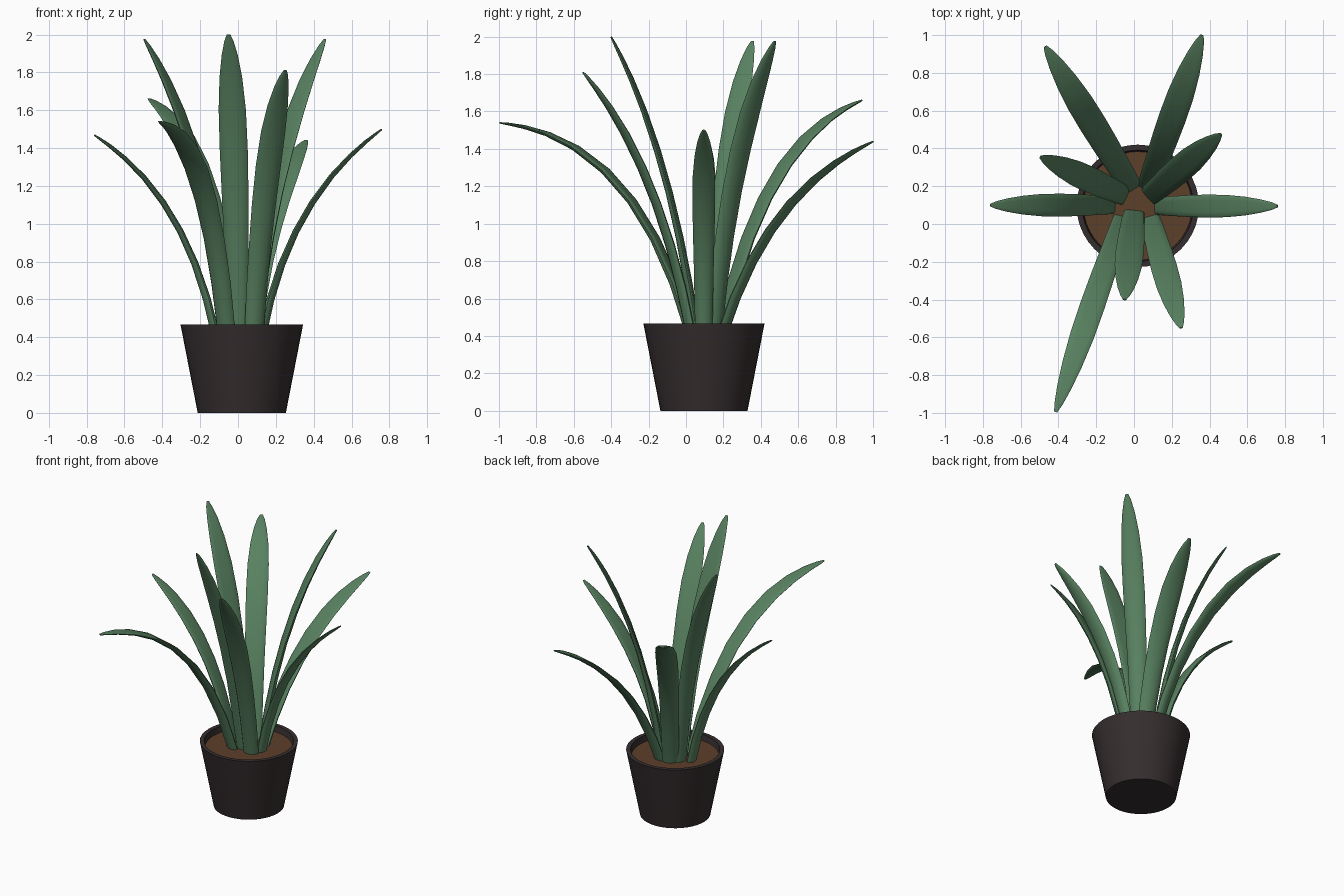
import bpy, bmesh, math
from mathutils import Vector

if "Cube" in bpy.data.objects:
    bpy.data.objects.remove(bpy.data.objects["Cube"])


def material(name, rgb):
    m = bpy.data.materials.new(name)
    m.diffuse_color = (*rgb, 1)
    m.use_nodes = True
    m.node_tree.nodes["Principled BSDF"].inputs["Base Color"].default_value = m.diffuse_color
    return m


leaf_green = material("leaf green", (0.098, 0.220, 0.117))
pot_dark = material("dark pot", (0.036, 0.027, 0.028))
soil_brown = material("soil brown", (0.110, 0.050, 0.024))


def finish(name, bm, mat, angle):
    bmesh.ops.recalc_face_normals(bm, faces=bm.faces)
    me = bpy.data.meshes.new(name)
    bm.to_mesh(me)
    bm.free()
    me.materials.append(mat)
    ob = bpy.data.objects.new(name, me)
    bpy.context.collection.objects.link(ob)
    bpy.ops.object.select_all(action='DESELECT')
    ob.select_set(True)
    bpy.context.view_layer.objects.active = ob
    bpy.ops.object.shade_smooth_by_angle(angle=math.radians(angle))
    return ob


def skin(rings):
    """Closed loops joined into a tube with capped ends."""
    bm = bmesh.new()
    loops = [[bm.verts.new(p) for p in r] for r in rings]
    n = len(loops[0])
    for a, b in zip(loops, loops[1:]):
        for i in range(n):
            j = (i + 1) % n
            bm.faces.new((a[i], a[j], b[j], b[i]))
    bm.faces.new(loops[0][::-1])
    bm.faces.new(loops[-1])
    return bm


def turned(name, profile, mat, centre=(0.02, 0.096), n=40):
    rings = [[(centre[0] + r * math.cos(k * math.tau / n),
               centre[1] + r * math.sin(k * math.tau / n), z)
              for k in range(n)] for r, z in profile]
    return finish(name, skin(rings), mat, 30)


# hollow tapered pot and soil inside it
turned("pot", [(0.233, 0), (0.324, 0.467), (0.295, 0.467), (0.285, 0.41)], pot_dark)
turned("soil", [(0.284, 0.405), (0.288, 0.425)], soil_brown)

# leaf outline: (position along leaf, half width, half thickness)
OUTLINE = [(0, .052, .022), (.14, .057, .021), (.28, .061, .019), (.42, .066, .017),
           (.56, .069, .016), (.70, .067, .014), (.82, .056, .012), (.91, .040, .010),
           (.97, .023, .007), (1, .009, .004)]


def leaf(name, base, tip, frac, zmid, wide):
    p0, p2 = Vector((*base, 0.40)), Vector(tip)
    mid = p0.lerp(p2, frac)
    mid.z = zmid
    c = 2 * mid - (p0 + p2) / 2            # bezier control through the mid point
    out = (p2 - p0).to_2d().normalized()
    side = Vector((-out.y, out.x, 0))
    rings = []
    for t, w, h in OUTLINE:
        p = (1 - t) ** 2 * p0 + 2 * t * (1 - t) * c + t * t * p2
        d = ((1 - t) * (c - p0) + t * (p2 - c)).normalized()
        up = d.cross(side)
        if up.z < 0:
            up = -up
        ring = []
        for k in range(12):
            a = k * math.tau / 12
            u = math.cos(a)
            cup = 0.5 * h * (u * u - 0.5)  # edges curl gently inward
            ring.append(p + side * (w * wide * u) + up * (h * math.sin(a) + cup))
        rings.append(ring)
    finish(name, skin(rings), leaf_green, 50)


# base xy, tip xyz, mid point (fraction outward, height), width factor
LEAVES = [
    ((-0.01, 0.19), (-0.47, 0.94, 1.66), .39, 1.24, 1.05),
    ((0.07, 0.19), (0.36, 1.00, 1.44), .40, 1.05, 1.05),
    ((0.08, 0.15), (0.46, 0.475, 1.975), .38, 1.30, 1.05),
    ((-0.05, 0.15), (-0.495, 0.355, 1.975), .37, 1.30, 1.0),
    ((-0.11, 0.10), (-0.76, 0.10, 1.47), .37, 1.05, .88),
    ((0.12, 0.095), (0.76, 0.095, 1.50), .36, 1.05, .88),
    ((-0.06, 0.03), (-0.415, -0.995, 1.54), .39, 1.22, .95),
    ((0.00, 0.06), (-0.05, -0.40, 2.00), .40, 1.30, 1.08),
    ((0.085, 0.03), (0.25, -0.55, 1.81), .40, 1.22, 1.0),
]
for i, args in enumerate(LEAVES, 1):
    leaf(f"leaf_{i}", *args)
